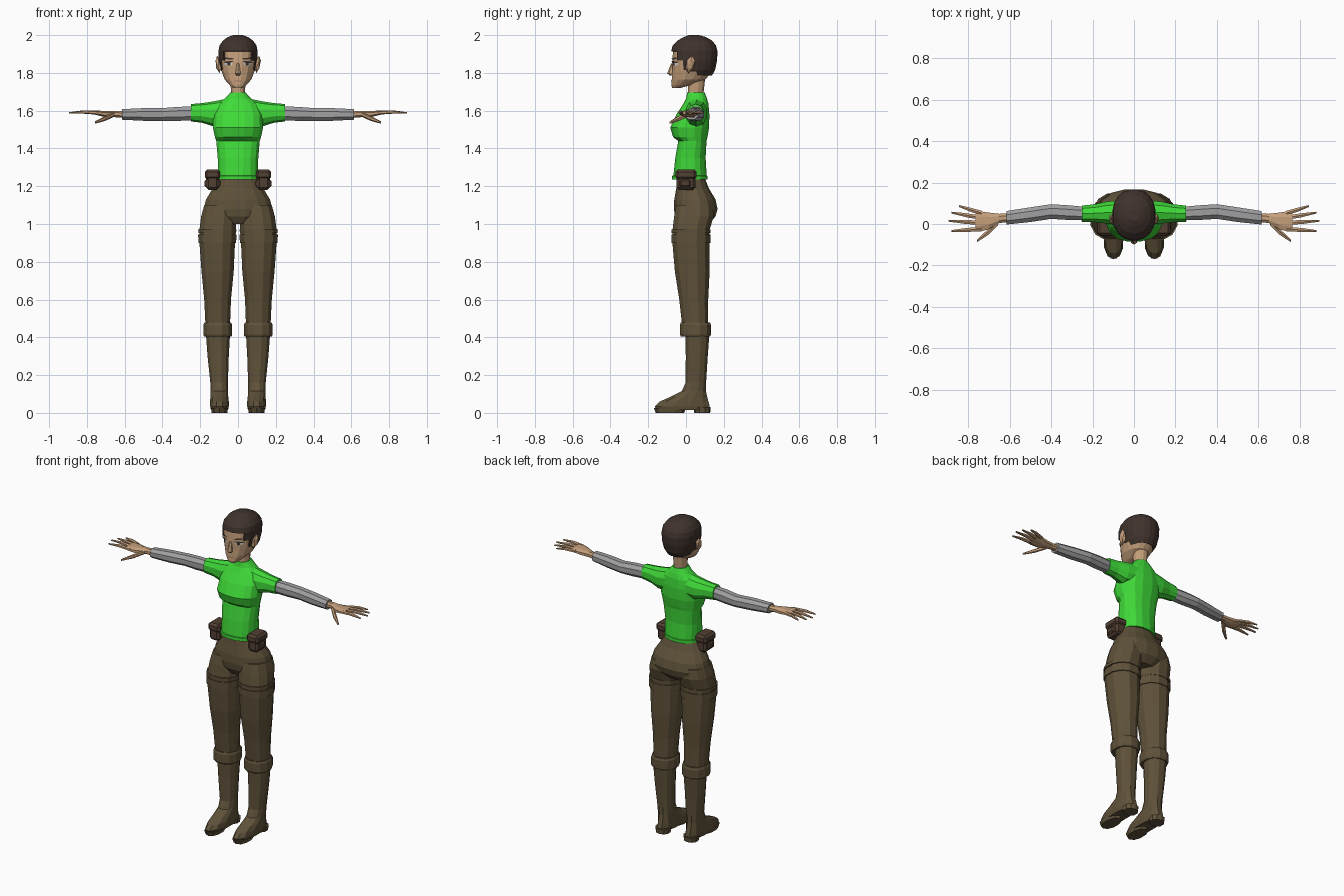
import bpy, bmesh, math
from mathutils import Vector
from mathutils.bvhtree import BVHTree

if "Cube" in bpy.data.objects:
    bpy.data.objects.remove(bpy.data.objects["Cube"])


def material(name, r, g, b):
    m = bpy.data.materials.new(name)
    m.use_nodes = True
    m.diffuse_color = (r, g, b, 1)
    m.node_tree.nodes["Principled BSDF"].inputs["Base Color"].default_value = (r, g, b, 1)
    return m


GREEN = material("shirt green", .05, .7, .04)
GREY = material("sleeve grey", .35, .35, .36)
SKIN = material("skin", .56, .35, .2)
HAIR = material("dark brown hair", .05, .032, .026)
PANTS = material("olive brown cloth", .115, .084, .042)
POUCH = material("brown leather", .085, .05, .032)
WHITE = material("eye white", .7, .7, .68)
LIPS = material("lips", .38, .2, .13)

SIDES = (("left", 1), ("right", -1))


def finish(name, bm, mat):
    mesh = bpy.data.meshes.new(name)
    bm.to_mesh(mesh)
    bm.free()
    mesh.materials.append(mat)
    obj = bpy.data.objects.new(name, mesh)
    bpy.context.scene.collection.objects.link(obj)
    return obj


def loft_mesh(rings, axis="z", sides=12, power=2.0, flip=1):
    """Skin rings of (position, centre u, centre v, radius u, radius v)."""
    bm = bmesh.new()
    loops = []
    for c, u, v, ru, rv in rings:
        loop = []
        for i in range(sides):
            a = math.tau * (i + .5) / sides
            ca, sa = math.cos(a), math.sin(a)
            p = u + ru * math.copysign(abs(ca) ** (2 / power), ca)
            q = v + rv * math.copysign(abs(sa) ** (2 / power), sa)
            x, y, z = (p, q, c) if axis == "z" else (c, p, q)
            loop.append(bm.verts.new((x * flip, y, z)))
        loops.append(loop)
    for low, high in zip(loops, loops[1:]):
        for i in range(sides):
            j = (i + 1) % sides
            bm.faces.new((low[i], low[j], high[j], high[i]))
    bm.faces.new(loops[0])
    bm.faces.new(loops[-1])
    bmesh.ops.recalc_face_normals(bm, faces=bm.faces)
    return bm


def central(profile):
    """Turn (height, half width, front, back) rows into rings on the centre plane."""
    return [(z, 0, (f + b) / 2, w, (b - f) / 2) for z, w, f, b in profile]


def pair(name, rings, mat, axis="z", sides=10, power=2.2):
    for side, s in SIDES:
        finish(side + "_" + name, loft_mesh(rings, axis, sides, power, s), mat)


# Shirt body with bust ridge and hem
shirt = [(1.235, .112, -.076, .115), (1.255, .112, -.076, .115), (1.256, .108, -.068, .111),
         (1.35, .109, -.058, .105), (1.44, .117, -.042, .11), (1.46, .124, -.07, .115),
         (1.51, .135, -.085, .124), (1.58, .132, -.052, .125), (1.635, .108, -.016, .12),
         (1.665, .07, 0, .112), (1.695, .042, .005, .1)]
finish("shirt", loft_mesh(central(shirt), sides=16, power=2.4), GREEN)

# Short sleeves over long grey sleeves
pair("short_sleeve", [(.05, .055, 1.592, .062, .073), (.13, .055, 1.583, .056, .066),
                      (.19, .052, 1.588, .045, .052), (.25, .05, 1.589, .041, .046)], GREEN, "x")
pair("long_sleeve", [(.23, .05, 1.586, .035, .039), (.32, .055, 1.583, .038, .04),
                     (.4, .06, 1.58, .038, .036), (.5, .045, 1.58, .038, .036),
                     (.615, .03, 1.58, .035, .03)], GREY, "x", 8)

# Hands: palm, four fingers, thumb
pair("palm", [(.6, .03, 1.58, .022, .02), (.65, .027, 1.582, .024, .018),
              (.7, .015, 1.582, .043, .018), (.745, .012, 1.588, .053, .013),
              (.765, .014, 1.59, .048, .01)], SKIN, "x", 8)
fingers = {"little_finger": (.053, .845, .087), "ring_finger": (.03, .88, .055),
           "middle_finger": (.005, .895, .016), "index_finger": (-.024, .88, -.034)}
for name, (root, tip_x, tip_y) in fingers.items():
    mid_x, mid_y = (.74 + tip_x) / 2, (root + tip_y) / 2
    pair(name, [(.735, root, 1.588, .012, .01), (mid_x, mid_y, 1.593, .011, .009),
                (tip_x, tip_y, 1.588, .005, .004)], SKIN, "x", 6)
pair("thumb", [(.655, .01, 1.58, .017, .012), (.705, -.04, 1.558, .016, .013),
               (.758, -.082, 1.537, .007, .006)], SKIN, "x", 6)

# Hips
hips = [(1, .09, -.035, .12), (1.04, .17, -.06, .158), (1.08, .186, -.066, .169),
        (1.13, .172, -.064, .158), (1.19, .135, -.053, .122), (1.245, .105, -.045, .1)]
finish("hips", loft_mesh(central(hips), sides=16, power=2.2), PANTS)

# Trouser legs, thigh straps and knee cuffs
pair("trouser_leg", [(.44, .107, .05, .066, .07), (.6, .108, .041, .073, .079),
                     (.75, .108, .033, .088, .095), (.9, .11, .026, .097, .101),
                     (.97, .107, .027, .1, .101), (1.04, .102, .042, .096, .108),
                     (1.1, .096, .045, .085, .1)], PANTS, sides=12)
for label, low, high in (("lower", .9, .945), ("upper", .953, .972)):
    pair(label + "_thigh_strap", [(low, .11, .026, .103, .106), (high, .109, .026, .105, .106)],
         PANTS, sides=12)
pair("knee_cuff", [(.405, .107, .05, .075, .08), (.415, .107, .05, .079, .085),
                   (.465, .107, .05, .079, .085), (.478, .107, .05, .073, .08)], PANTS, sides=12)

# Boots with heel and forefoot sole
pair("boot", [(.014, .098, -.018, .046, .142), (.035, .098, -.02, .051, .15),
              (.06, .098, -.01, .051, .133), (.085, .099, .015, .049, .1),
              (.115, .099, .042, .047, .066), (.16, .1, .052, .048, .056),
              (.3, .105, .057, .058, .06), (.42, .106, .06, .066, .066)], PANTS, sides=12)
pair("boot_heel", [(0, .098, .086, .043, .042), (.03, .098, .086, .047, .045)], PANTS)
pair("boot_sole", [(0, .098, -.085, .042, .075), (.025, .098, -.085, .048, .085)], PANTS)

# Hip pouches: body, flap and front pocket
for part, y, z, size in (("body", 0, 1.23, (.068, .1, .1)), ("flap", 0, 1.262, (.082, .112, .052)),
                         ("pocket", -.004, 1.215, (.085, .065, .05))):
    for side, s in SIDES:
        bm = bmesh.new()
        bmesh.ops.create_cube(bm, size=1)
        bmesh.ops.scale(bm, vec=size, verts=bm.verts)
        bmesh.ops.translate(bm, vec=(s * .135, y, z), verts=bm.verts)
        pouch = finish(f"{side}_pouch_{part}", bm, POUCH)
        bevel = pouch.modifiers.new("soft_corners", "BEVEL")
        bevel.width, bevel.segments = .013, 1

# Neck and head
neck = [(1.65, .044, .004, .1), (1.7, .038, .01, .095), (1.79, .045, .01, .105)]
finish("neck", loft_mesh(central(neck)), SKIN)
skull = [(1.72, .024, -.074, -.03), (1.735, .044, -.078, .03), (1.765, .072, -.077, .105),
         (1.81, .089, -.074, .14), (1.86, .097, -.075, .152), (1.92, .097, -.07, .152),
         (1.97, .07, -.03, .12)]
head_mesh = loft_mesh(central(skull), sides=16, power=2.2)
surface = BVHTree.FromBMesh(head_mesh)
finish("head", head_mesh, SKIN)
nose = [(1.786, .012, -.084, -.06), (1.797, .016, -.1, -.06), (1.85, .007, -.079, -.06)]
finish("nose", loft_mesh(central(nose), sides=6), SKIN)

# Ears
for side, s in SIDES:
    bm = bmesh.new()
    bmesh.ops.create_icosphere(bm, subdivisions=1, radius=1)
    bmesh.ops.scale(bm, vec=(.016, .026, .046), verts=bm.verts)
    for v in bm.verts:
        v.co += Vector((s * (.104 + v.co.z * .15), .022 + v.co.z * .2, 1.845))
    finish(side + "_ear", bm, SKIN)

# Cropped hair: a shell with the face opening removed, leaving sideburns
crop = [(1.785, .074, -.05, .138), (1.815, .092, -.07, .155), (1.865, .103, -.08, .166),
        (1.915, .105, -.08, .168), (1.945, .099, -.072, .16), (1.972, .08, -.045, .138),
        (1.99, .053, -.012, .105), (2, .025, .015, .07)]
bm = loft_mesh(central(crop), sides=20, power=2.2)
opening = []
for f in bm.faces:
    c = f.calc_center_median()
    if len(f.verts) > 4 and c.z < 1.8 or c.z < 1.915 and c.y < -.005 - (c.z - 1.83) * .5:
        opening.append(f)
bmesh.ops.delete(bm, geom=opening, context="FACES")
hair = finish("hair", bm, HAIR)
shell = hair.modifiers.new("thickness", "SOLIDIFY")
shell.thickness, shell.offset = .008, -1


def face_patch(name, cx, cz, half_w, half_h, mat, lift, tilt=0):
    """Lens-shaped plate laid on the front of the head."""
    bm = bmesh.new()
    steps, rows = 8, []
    for k in range(steps + 1):
        t = 2 * k / steps - 1
        x, h = cx + t * half_w, half_h * math.sqrt(max(1.05 - t * t, 0))
        row = []
        for dz in (-h, 0, h):
            z = cz + dz + t * tilt
            hit = surface.ray_cast(Vector((x, -1, z)), Vector((0, 1, 0)))[0]
            row.append(bm.verts.new((x, hit.y - lift, z)))
        rows.append(row)
    for a, b in zip(rows, rows[1:]):
        for i in range(2):
            bm.faces.new((a[i], b[i], b[i + 1], a[i + 1]))
    finish(name, bm, mat)


# Eyes, lashes, brows and mouth
for side, s in SIDES:
    face_patch(side + "_eye", s * .05, 1.848, .022, .009, WHITE, .002)
    face_patch(side + "_iris", s * .048, 1.848, .009, .01, HAIR, .004)
    face_patch(side + "_lash", s * .051, 1.858, .026, .004, HAIR, .005, s * -.002)
    face_patch(side + "_brow", s * .05, 1.876, .028, .004, HAIR, .004, s * .002)
face_patch("mouth", 0, 1.757, .022, .003, LIPS, .003)
